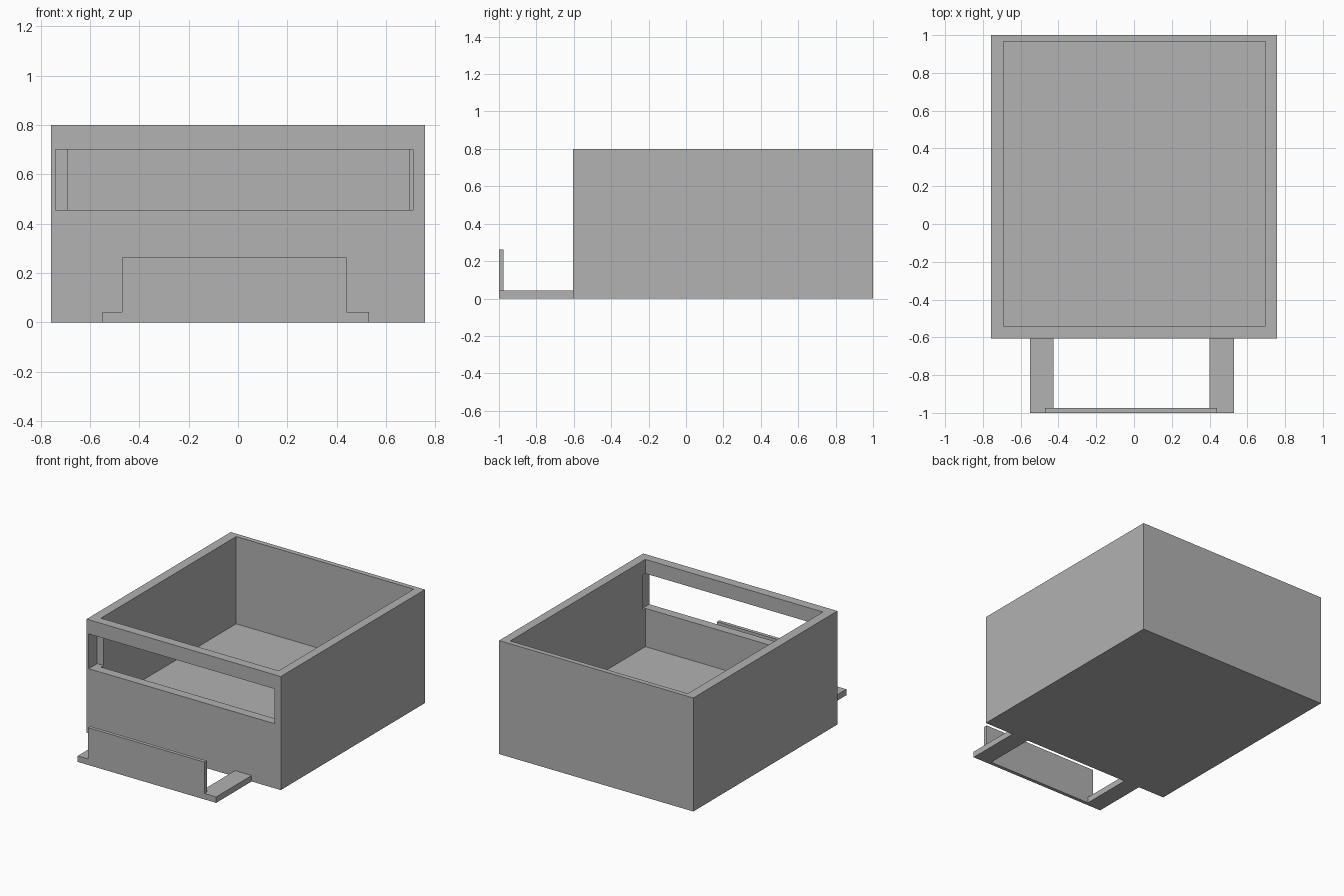
import bpy
import bmesh

if "Cube" in bpy.data.objects:
    bpy.data.objects.remove(bpy.data.objects["Cube"], do_unlink=True)

GREY = (0.445, 0.445, 0.445, 1.0)
grey = bpy.data.materials.new("plain grey")
grey.use_nodes = True
grey.diffuse_color = GREY
grey.node_tree.nodes["Principled BSDF"].inputs["Base Color"].default_value = GREY


def extrude_profile(name, profile, y0, y1):
    """Solid from an (x, z) outline swept along y."""
    bm = bmesh.new()
    face = bm.faces.new([bm.verts.new((x, y0, z)) for x, z in profile])
    swept = bmesh.ops.extrude_face_region(bm, geom=[face])
    verts = [g for g in swept["geom"] if isinstance(g, bmesh.types.BMVert)]
    bmesh.ops.translate(bm, verts=verts, vec=(0, y1 - y0, 0))
    bmesh.ops.recalc_face_normals(bm, faces=bm.faces)
    mesh = bpy.data.meshes.new(name)
    bm.to_mesh(mesh)
    bm.free()
    mesh.materials.append(grey)
    obj = bpy.data.objects.new(name, mesh)
    bpy.context.collection.objects.link(obj)
    return obj


def box(name, x0, x1, y0, y1, z0, z1):
    return extrude_profile(name, [(x0, z0), (x1, z0), (x1, z1), (x0, z1)], y0, y1)


def carve(target, cutter):
    """Cut one solid out of another and discard the cutter."""
    cutter.hide_render = True
    mod = target.modifiers.new("cut", 'BOOLEAN')
    mod.operation = 'DIFFERENCE'
    mod.solver = 'EXACT'
    mod.object = cutter
    bpy.context.view_layer.objects.active = target
    bpy.ops.object.modifier_apply(modifier=mod.name)
    bpy.data.objects.remove(cutter, do_unlink=True)


# Open-topped bin with a thick floor and a wide slot through the front wall
bin_body = box("bin_body", -0.757, 0.757, -0.605, 1.0, 0.0, 0.8)
carve(bin_body, box("cavity_cutter", -0.69, 0.695, -0.54, 0.965, 0.185, 1.0))
carve(bin_body, box("slot_cutter", -0.74, 0.71, -0.8, -0.512, 0.455, 0.70))

# Upright front lip, stepping down to the arm height at both ends
lip = [(-0.55, 0), (0.53, 0), (0.53, 0.042), (0.44, 0.042),
       (0.44, 0.263), (-0.47, 0.263), (-0.47, 0.042), (-0.55, 0.042)]
extrude_profile("front_lip", lip, -1.0, -0.975)

# Flat arms joining the lip to the bin
for name, x0, x1 in (("right_arm", -0.55, -0.425), ("left_arm", 0.40, 0.53)):
    box(name, x0, x1, -0.975, -0.605, 0.0, 0.042)
